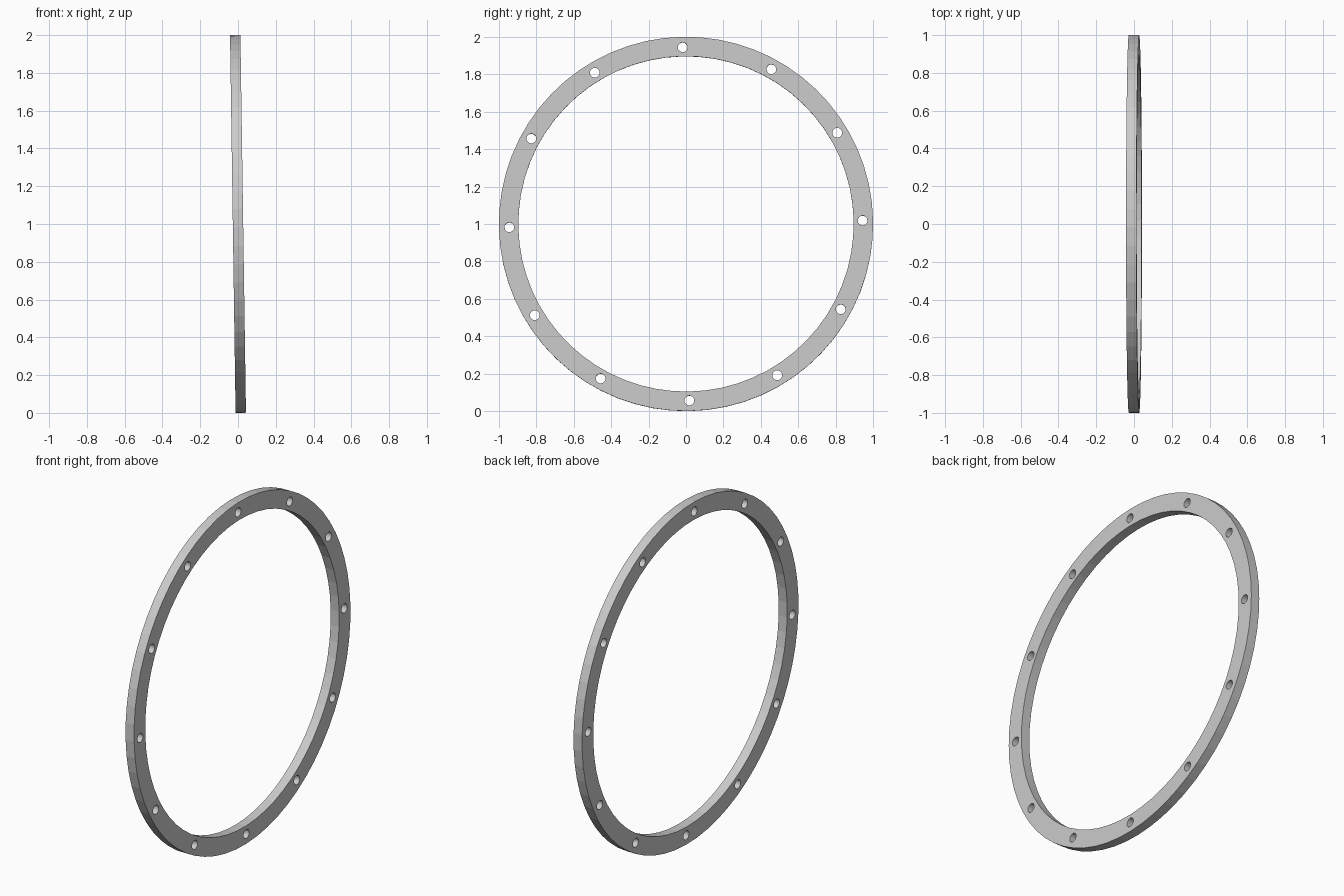
import bpy, bmesh, math
from mathutils import Matrix

if "Cube" in bpy.data.objects:
    bpy.data.objects.remove(bpy.data.objects["Cube"])

PHASE = math.radians(1.1)   # slight turn of the ring about its own axis
TILT = -0.0147              # slight lean about the y axis
THICK = 0.055

grey = bpy.data.materials.new("plain grey")
grey.diffuse_color = (0.6, 0.6, 0.6, 1)
grey.use_nodes = True
grey.node_tree.nodes["Principled BSDF"].inputs["Base Color"].default_value = grey.diffuse_color

# Flat filled profile: outer rim, inner rim and twelve bolt holes
curve = bpy.data.curves.new("flange_ring", 'CURVE')
curve.dimensions = '2D'
curve.fill_mode = 'BOTH'
curve.extrude = THICK / 2


def circle(cx, cy, r, n):
    s = curve.splines.new('POLY')
    s.points.add(n - 1)
    for i, p in enumerate(s.points):
        a = PHASE + 2 * math.pi * i / n
        p.co = (cx + r * math.cos(a), cy + r * math.sin(a), 0, 1)
    s.use_cyclic_u = True


circle(0, 0, 1.0, 64)
circle(0, 0, 0.896, 64)
for k in range(12):
    a = PHASE + k * math.pi / 6
    circle(0.944 * math.cos(a), 0.944 * math.sin(a), 0.026, 20)

ring = bpy.data.objects.new("flange_ring", curve)
bpy.context.collection.objects.link(ring)
bpy.context.view_layer.objects.active = ring
ring.select_set(True)
bpy.ops.object.convert(target='MESH')
ring = bpy.context.view_layer.objects.active

# Stand the ring upright facing +x, lean it and rest it on the ground
stand = Matrix(((0, 0, 1, 0), (1, 0, 0, 0), (0, 1, 0, 0), (0, 0, 0, 1)))
me = ring.data
me.transform(Matrix.Rotation(TILT, 4, 'Y') @ stand)
low = min(v.co.z for v in me.vertices)
me.transform(Matrix.Translation((0, 0, -low)))

# Weld the walls to the caps and keep flat shading
bm = bmesh.new()
bm.from_mesh(me)
bmesh.ops.remove_doubles(bm, verts=bm.verts, dist=0.0001)
bmesh.ops.recalc_face_normals(bm, faces=bm.faces)
for f in bm.faces:
    f.smooth = False
    f.material_index = 0
bm.to_mesh(me)
bm.free()
me.materials.clear()
me.materials.append(grey)
